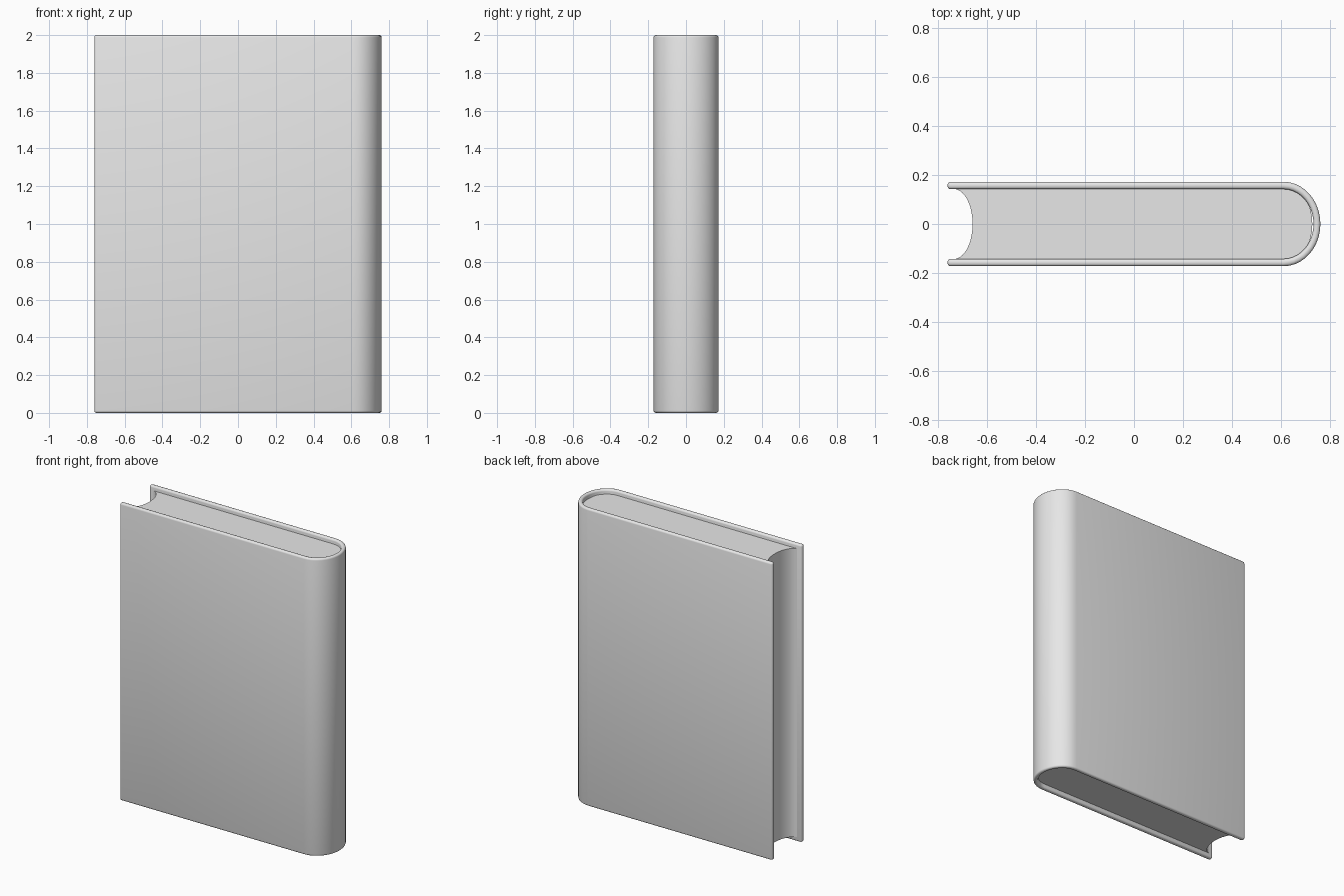
import bpy
import bmesh
from math import cos, sin, pi, radians

if "Cube" in bpy.data.objects:
    bpy.data.objects.remove(bpy.data.objects["Cube"], do_unlink=True)

grey = bpy.data.materials.new("light_grey")
grey.use_nodes = True
GREY = (0.8, 0.8, 0.8, 1)
grey.diffuse_color = GREY
grey.node_tree.nodes["Principled BSDF"].inputs["Base Color"].default_value = GREY


def arc(cx, rx, ry, steps=20):
    """Half ellipse bulging towards +x, from -y to +y."""
    angles = [-pi / 2 + pi * i / steps for i in range(steps + 1)]
    return [(cx + rx * cos(a), ry * sin(a)) for a in angles]


def extrude_profile(name, profile, bottom, top, bevel=0.0):
    """Raise a flat outline into a solid, with optional rounded edges."""
    bm = bmesh.new()
    base = bm.faces.new([bm.verts.new((x, y, bottom)) for x, y in profile])
    grown = bmesh.ops.extrude_face_region(bm, geom=[base])["geom"]
    verts = [g for g in grown if isinstance(g, bmesh.types.BMVert)]
    bmesh.ops.translate(bm, verts=verts, vec=(0, 0, top - bottom))
    bmesh.ops.recalc_face_normals(bm, faces=bm.faces)
    mesh = bpy.data.meshes.new(name)
    bm.to_mesh(mesh)
    bm.free()
    mesh.materials.append(grey)
    obj = bpy.data.objects.new(name, mesh)
    bpy.context.collection.objects.link(obj)
    bpy.ops.object.select_all(action="DESELECT")
    obj.select_set(True)
    bpy.context.view_layer.objects.active = obj
    if bevel:
        mod = obj.modifiers.new("rounded_edges", "BEVEL")
        mod.width = bevel
        mod.segments = 3
        mod.limit_method = "ANGLE"
        mod.angle_limit = radians(40)
        bpy.ops.object.modifier_apply(modifier=mod.name)
    bpy.ops.object.shade_smooth_by_angle(angle=radians(35))
    return obj


# Cover: two boards joined by a rounded spine
FORE, HINGE = -0.76, 0.61
outer = [(FORE, -0.172)] + arc(HINGE, 0.15, 0.172) + [(FORE, 0.172)]
inner = [(FORE, -0.142)] + arc(HINGE, 0.122, 0.142) + [(FORE, 0.142)]
extrude_profile("cover", outer + inner[::-1], 0, 2, bevel=0.012)

# Page block: hollow fore edge and a rounded back tucked into the spine
back = [(0.65, -0.143)] + arc(0.675, 0.052, 0.115, 12)[1:-1] + [(0.65, 0.143)]
fore_edge = arc(-0.735, 0.077, 0.143)[::-1]
extrude_profile("page_block", back + fore_edge, 0.03, 1.97)
